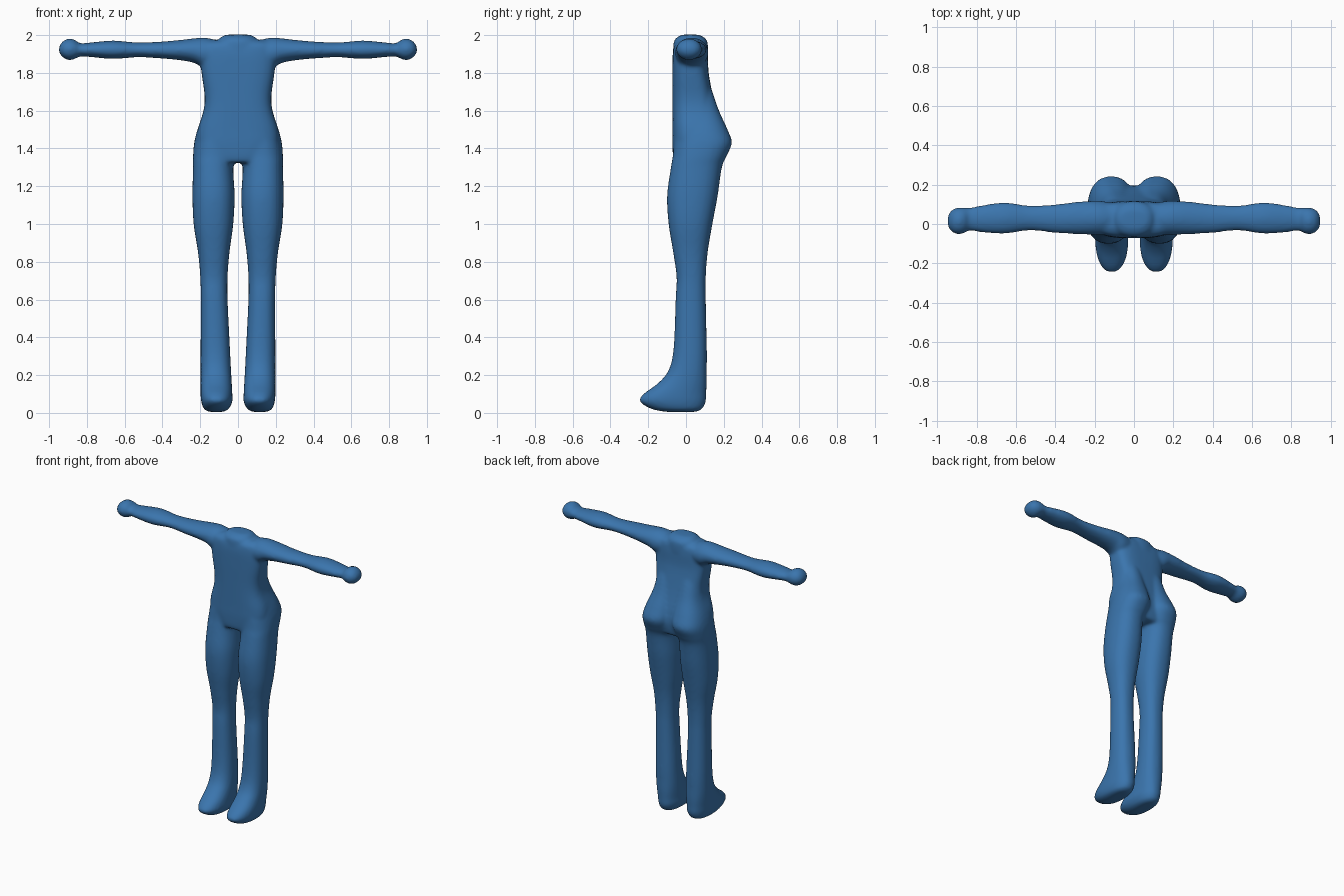
import bpy
import bmesh
from math import cos, sin, pi
from mathutils import Vector

default_cube = bpy.data.objects.get("Cube")
if default_cube:
    bpy.data.objects.remove(default_cube, do_unlink=True)

SEGMENTS = 40
STEPS = 5


def catmull(p0, p1, p2, p3, t):
    """Smooth interpolation between two neighbouring sections."""
    return [b + 0.5 * t * (c - a + t * (2 * a - 5 * b + 4 * c - d + t * (3 * (b - c) + d - a)))
            for a, b, c, d in zip(p0, p1, p2, p3)]


def refine(rows):
    """Insert smooth in-between sections."""
    result = []
    last = len(rows) - 1
    for i in range(last):
        around = [rows[max(0, min(last, i + k))] for k in (-1, 0, 1, 2)]
        result += [catmull(*around, s / STEPS) for s in range(STEPS)]
    return result + [list(rows[-1])]


def signed_power(value, power):
    return abs(value) ** power * (1 if value >= 0 else -1)


def loft(bm, rows, along, side=1, roundness=2.0):
    """Skin rounded sections; each row is position, low/high, low/high."""
    rings = []
    for pos, a0, a1, b0, b1 in refine(rows):
        ring = []
        for i in range(SEGMENTS):
            angle = 2 * pi * i / SEGMENTS
            a = (a0 + a1) / 2 + (a1 - a0) / 2 * signed_power(cos(angle), 2 / roundness)
            b = (b0 + b1) / 2 + (b1 - b0) / 2 * signed_power(sin(angle), 2 / roundness)
            point = Vector((a, b, pos)) if along == "z" else Vector((pos, a, b))
            point.x *= side
            ring.append(bm.verts.new(point))
        rings.append(ring)
    for low, high in zip(rings, rings[1:]):
        for i in range(SEGMENTS):
            j = (i + 1) % SEGMENTS
            bm.faces.new((low[i], low[j], high[j], high[i]))
    bm.faces.new(rings[0][::-1])
    bm.faces.new(rings[-1])


# Leg with foot and buttock: height, inner x, outer x, front y, back y
leg = [
    (.005, .08, .15, -.1, .05),
    (.02, .05, .18, -.18, .085),
    (.06, .03, .195, -.245, .105),
    (.1, .03, .198, -.225, .107),
    (.16, .033, .198, -.145, .11),
    (.23, .037, .198, -.09, .11),
    (.35, .043, .198, -.065, .11),
    (.6, .055, .197, -.055, .105),
    (.72, .055, .2, -.05, .105),
    (.85, .045, .212, -.068, .115),
    (1., .025, .235, -.092, .14),
    (1.15, .018, .241, -.1, .168),
    (1.3, .025, .238, -.08, .19),
    (1.36, .01, .238, -.07, .215),
    (1.43, 0, .232, -.065, .243),
    (1.5, 0, .215, -.06, .22),
    (1.6, .01, .18, -.05, .175),
    (1.7, .02, .16, -.04, .14),
    (1.78, .04, .14, -.02, .11),
]

# Torso: height, left/right x, front/back y
torso = [
    (1.325, -.1, .1, -.05, .15),
    (1.34, -.16, .16, -.066, .18),
    (1.42, -.215, .215, -.072, .195),
    (1.5, -.213, .213, -.072, .185),
    (1.6, -.183, .183, -.072, .16),
    (1.68, -.177, .177, -.072, .142),
    (1.8, -.193, .193, -.072, .12),
    (1.9, -.2, .2, -.07, .115),
    (1.95, -.19, .19, -.06, .105),
    (1.972, -.15, .15, -.03, .07),
]

# Neck stump
neck = [
    (1.9, -.115, .115, -.068, .118),
    (1.96, -.11, .11, -.066, .115),
    (1.985, -.095, .095, -.052, .1),
    (2.0, -.07, .07, -.025, .072),
    (2.003, -.03, .03, 0, .045),
]

# Arm with rounded fist: x, front/back y, bottom/top z
arm = [
    (.08, -.045, .1, 1.85, 1.965),
    (.17, -.058, .118, 1.825, 1.986),
    (.23, -.054, .117, 1.852, 1.983),
    (.3, -.051, .112, 1.866, 1.975),
    (.4, -.046, .1, 1.876, 1.966),
    (.53, -.033, .094, 1.883, 1.961),
    (.66, -.05, .11, 1.874, 1.971),
    (.78, -.042, .094, 1.884, 1.961),
    (.835, -.034, .083, 1.887, 1.957),
    (.865, -.047, .084, 1.873, 1.976),
    (.895, -.052, .084, 1.867, 1.982),
    (.925, -.042, .073, 1.88, 1.97),
    (.943, -.02, .05, 1.9, 1.947),
    (.949, 0, .03, 1.917, 1.932),
]

bm = bmesh.new()
loft(bm, torso, "z", roundness=3.2)
loft(bm, neck, "z", roundness=2.3)
for side in (1, -1):
    loft(bm, leg, "z", side, roundness=2.3)
    loft(bm, arm, "x", side)
bmesh.ops.recalc_face_normals(bm, faces=bm.faces)

mesh = bpy.data.meshes.new("body")
bm.to_mesh(mesh)
bm.free()
body = bpy.data.objects.new("body", mesh)
bpy.context.collection.objects.link(body)

# Blue skin
blue = (.043, .178, .42, 1)
skin = bpy.data.materials.new("blue skin")
skin.use_nodes = True
skin.diffuse_color = blue
skin.node_tree.nodes["Principled BSDF"].inputs["Base Color"].default_value = blue
mesh.materials.append(skin)

# Fuse the parts into one soft surface
fuse = body.modifiers.new("fuse", "REMESH")
fuse.mode = "VOXEL"
fuse.voxel_size = .01
fuse.use_smooth_shade = True
soften = body.modifiers.new("soften", "SMOOTH")
soften.factor = .5
soften.iterations = 10
